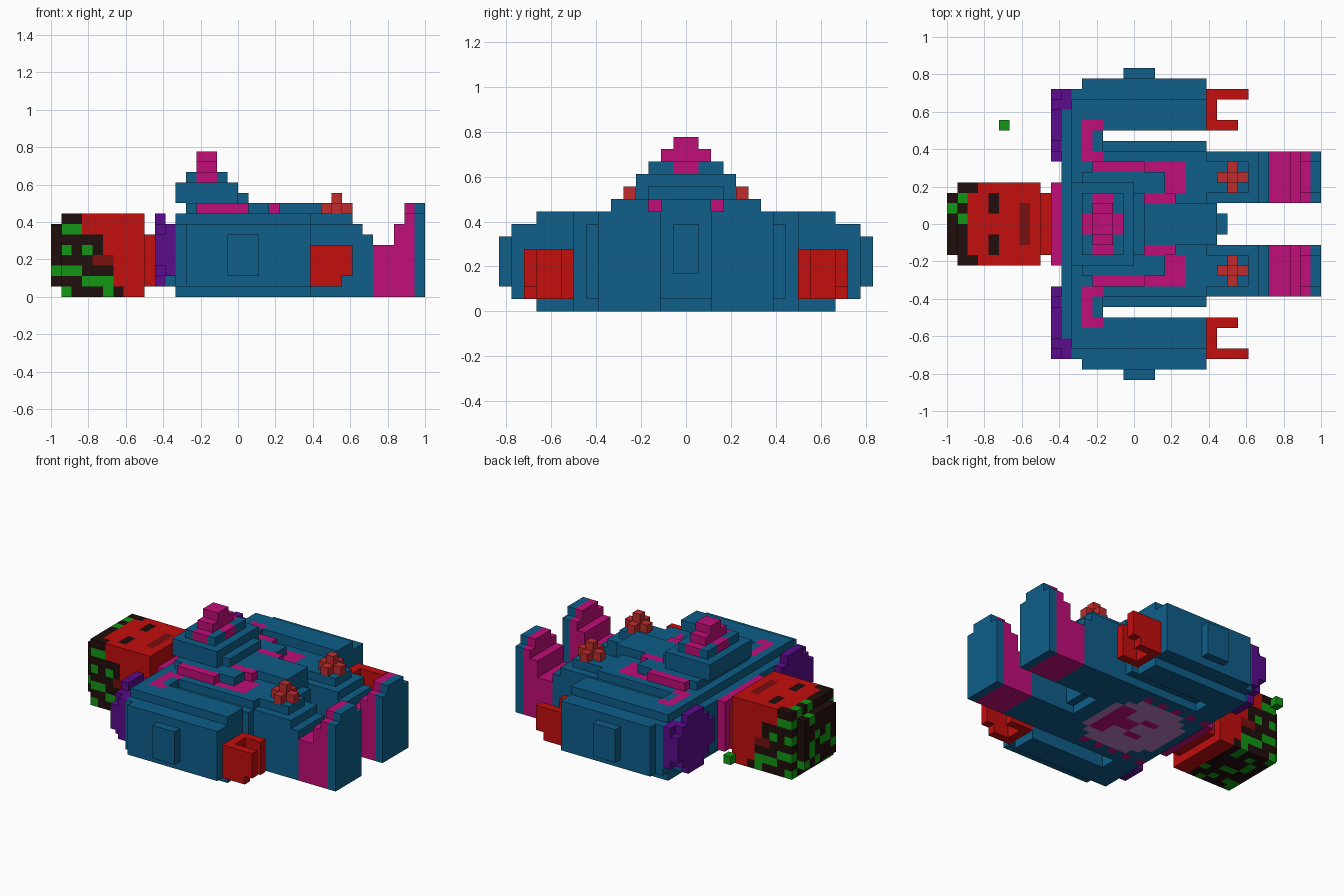
import bpy, bmesh, random

cube = bpy.data.objects.get("Cube")
if cube:
    bpy.data.objects.remove(cube)

random.seed(4)
U = 1 / 18  # size of one block


def lin(c):
    c /= 255
    return c / 12.92 if c <= 0.04045 else ((c + 0.055) / 1.055) ** 2.4


COLOURS = {
    "blue": (14, 94, 138), "red": (194, 14, 14), "magenta": (192, 14, 120),
    "purple": (90, 12, 140), "green": (18, 150, 18), "black": (32, 14, 12),
    "dark_red": (120, 14, 14), "salmon": (192, 44, 44), "lilac": (185, 125, 195),
}
NAMES = list(COLOURS)
MATS = {}
for name, rgb in COLOURS.items():
    m = bpy.data.materials.new(name)
    col = (*[lin(c) for c in rgb], 1)
    m.diffuse_color = col
    m.use_nodes = True
    bsdf = next(n for n in m.node_tree.nodes if n.type == "BSDF_PRINCIPLED")
    bsdf.inputs["Base Color"].default_value = col
    bsdf.inputs["Roughness"].default_value = 0.8
    MATS[name] = m

cells = {}  # block position -> (part, colour)


def box(part, colour, x, y, z):
    for i in range(*x):
        for j in range(*y):
            for k in range(*z):
                cells[i, j, k] = (part, colour)


def mid(part, colour, x, half, z):
    """Box centred on y = 0."""
    box(part, colour, x, (-half, half), z)


def pair(part, colour, x, y, z):
    """Box on both sides of y = 0."""
    box("back_" + part, colour, x, y, z)
    box("front_" + part, colour, x, (-y[1], -y[0]), z)


def both(part, colour, x, y, z):
    """Mirrored box inside one part."""
    box(part, colour, x, y, z)
    box(part, colour, x, (-y[1], -y[0]), z)


# Torso
mid("torso", "blue", (12, 25), 7, (0, 8))
mid("torso", "blue", (12, 25), 8, (1, 7))
mid("torso", "blue", (11, 12), 6, (1, 7))
mid("torso", "blue", (25, 26), 2, (1, 8))
mid("torso", "blue", (26, 27), 1, (3, 7))
mid("torso", "blue", (13, 21), 5, (8, 9))
mid("torso", "blue", (21, 26), 2, (8, 9))

# Arms with shoulder joints
pair("arm", "blue", (12, 25), (9, 12), (0, 8))
pair("arm", "blue", (12, 25), (12, 13), (1, 7))
pair("arm", "blue", (13, 25), (13, 14), (1, 7))
pair("arm", "blue", (17, 20), (14, 15), (2, 6))
pair("arm", "blue", (12, 15), (7, 9), (0, 8))
pair("arm", "blue", (11, 12), (6, 11), (1, 7))

# Rounded shoulder caps
for a, b in ((0, 2), (1, 1), (2, 0)):
    pair("shoulder_cap", "purple", (10, 11), (6 + a, 13 - a), (1 + b, 8 - b))
pair("shoulder_cap", "purple", (11, 12), (11, 13), (2, 7))

# Hands
pair("hand", "red", (25, 26), (9, 13), (1, 5))
pair("hand", "red", (26, 28), (9, 10), (1, 5))
pair("hand", "red", (26, 29), (12, 13), (2, 5))
pair("hand", "red", (26, 28), (12, 13), (1, 2))

# Legs, stepped down towards the feet
for x, top in (((25, 29), 8), ((29, 30), 7), ((30, 31), 6)):
    pair("leg", "blue", x, (2, 7), (0, min(top, 7)))
    pair("leg", "blue", x, (3, 6), (0, top))

# Feet and soles
for x, top, colour in (((31, 33), 5, "magenta"), ((33, 34), 7, "magenta"),
                       ((34, 35), 9, "magenta"), ((35, 36), 9, "blue")):
    pair("foot", colour, x, (2, 7), (0, min(top, 8)))
    pair("foot", colour, x, (3, 6), (0, top))

# Knee studs
pair("knee_stud", "salmon", (25 + 1, 29), (4, 5), (8, 9))
pair("knee_stud", "salmon", (27, 28), (3, 6), (8, 9))
pair("knee_stud", "salmon", (27, 28), (4, 5), (9, 10))

# Curling chest stripes
both("torso", "magenta", (14, 19), (5, 6), (8, 9))
both("torso", "magenta", (19, 23), (5, 6), (7, 8))
both("torso", "magenta", (21, 23), (3, 6), (7, 8))
both("torso", "magenta", (19, 22), (2, 3), (8, 9))
pair("arm", "magenta", (13, 14), (6, 10), (7, 8))
pair("arm", "magenta", (14, 15), (9, 10), (7, 8))
both("torso", "magenta", (14, 15), (6, 7), (7, 8))

# Stepped chest dome with a crest
mid("chest_dome", "blue", (12, 18), 4, (9, 11))
mid("chest_dome", "blue", (18, 19), 3, (9, 10))
mid("chest_dome", "blue", (13, 17), 3, (11, 12))
mid("crest", "magenta", (13, 17), 1, (11, 12))
mid("crest", "magenta", (14, 16), 3, (11, 12))
mid("crest", "magenta", (14, 16), 2, (12, 13))
mid("crest", "magenta", (14, 16), 1, (13, 14))

# Emblem and dots on the underside
for a, b in ((3, 5), (4, 4), (5, 3)):
    mid("torso", "lilac", (18 - a, 18 + a), b, (0, 1))
mid("torso", "magenta", (20, 22), 3, (0, 1))
mid("torso", "magenta", (18, 20), 1, (0, 1))
both("torso", "magenta", (16, 18), (1, 2), (0, 1))
for i in (10 + 2, 14, 16, 18, 20):
    both("torso", "magenta", (i, i + 1), (5, 6), (0, 1))

# Collar, neck and head
mid("collar", "magenta", (10, 11), 4, (1, 7))
mid("neck", "red", (9, 10), 3, (1, 6))
mid("head", "red", (1, 9), 4, (0, 8))
mid("head", "red", (0, 1), 3, (1, 7))

# Speckled hair, reaching further down the face lower on the head
HAIR = (7, 6, 6, 6, 5, 5, 3, 3)
SIDE_GREEN = {(1, 6), (2, 6), (0, 5), (1, 4), (3, 4), (1, 2), (2, 2), (0, 1),
              (3, 1), (4, 1), (5, 1), (1, 0), (5, 0)}
for (i, j, k), (part, _) in list(cells.items()):
    if part != "head":
        continue
    side = j in (-4, 3)
    if i < (HAIR[k] if side or k < 6 else 2):
        green = (i, k) in SIDE_GREEN if side else random.random() < 0.33
        cells[i, j, k] = ("head", "green" if green else "black")

# Ears, eyes and mouth
both("head", "dark_red", (4, 6), (3, 4), (3, 4))
both("head", "black", (4, 5), (1, 3), (7, 8))
mid("head", "dark_red", (7, 8), 2, (7, 8))

# Loose block beside the head
box("loose_block", "green", (5, 6), (9, 10), (3, 4))


def build(part):
    """Make one object from the exposed block faces of a part."""
    bm = bmesh.new()
    verts = {}

    def vert(p):
        if p not in verts:
            verts[p] = bm.verts.new((p[0] * U - 1, p[1] * U, p[2] * U))
        return verts[p]

    for pos, (owner, colour) in cells.items():
        if owner != part:
            continue
        for axis in range(3):
            for step in (0, 1):
                near = list(pos)
                near[axis] += 2 * step - 1
                if tuple(near) in cells:
                    continue
                loop = []
                for u, v in ((0, 0), (1, 0), (1, 1), (0, 1)):
                    p = list(pos)
                    p[axis] += step
                    p[(axis + 1) % 3] += u
                    p[(axis + 2) % 3] += v
                    loop.append(vert(tuple(p)))
                face = bm.faces.new(loop if step else loop[::-1])
                face.material_index = NAMES.index(colour)
    bmesh.ops.dissolve_limit(bm, angle_limit=0.01, verts=bm.verts[:],
                             edges=bm.edges[:], delimit={"MATERIAL"})
    mesh = bpy.data.meshes.new(part)
    bm.to_mesh(mesh)
    bm.free()
    for n in NAMES:
        mesh.materials.append(MATS[n])
    bpy.context.collection.objects.link(bpy.data.objects.new(part, mesh))


for part in sorted({c[0] for c in cells.values()}):
    build(part)
